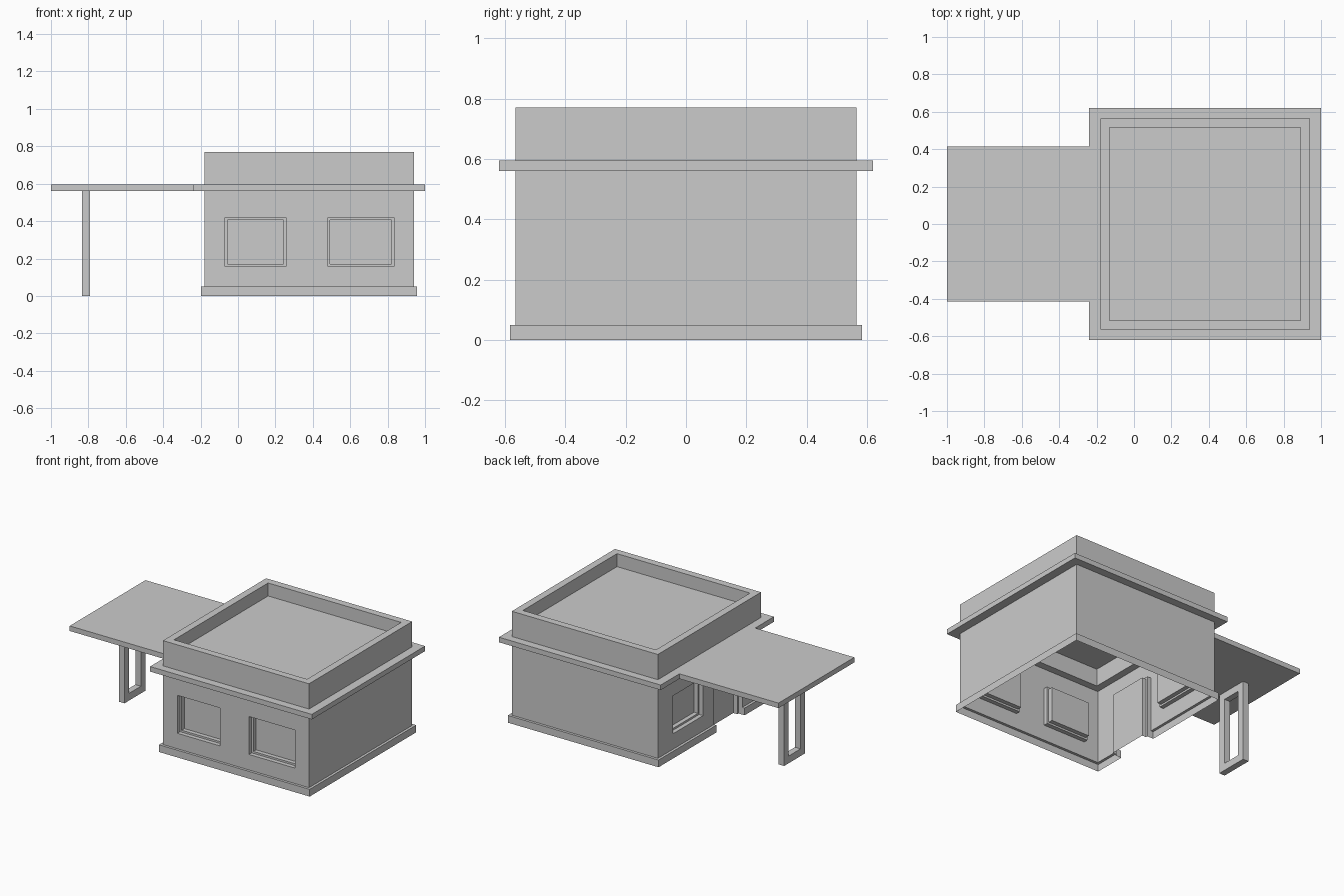
import bpy, bmesh

if "Cube" in bpy.data.objects:
    bpy.data.objects.remove(bpy.data.objects["Cube"])

X0, X1, Y = -0.18, 0.94, 0.565          # wall plan
RIM, TOP, DECK = 0.05, 0.77, 0.68       # parapet width, top and roof deck height
SLAB0, SLAB1 = 0.56, 0.595              # slab underside and top
PL = 0.05                               # plinth height


def finish(bm, name):
    bmesh.ops.remove_doubles(bm, verts=bm.verts, dist=1e-5)
    bmesh.ops.recalc_face_normals(bm, faces=bm.faces)
    me = bpy.data.meshes.new(name)
    bm.to_mesh(me)
    bm.free()
    ob = bpy.data.objects.new(name, me)
    bpy.context.collection.objects.link(ob)
    return ob


def face(bm, pts):
    bm.faces.new([bm.verts.new(p) for p in pts])


def rect(x0, x1, y0, y1, z):
    return [(x0, y0, z), (x1, y0, z), (x1, y1, z), (x0, y1, z)]


def bridge(bm, a, b, closed=True):
    n = len(a)
    for i in range(n if closed else n - 1):
        j = (i + 1) % n
        face(bm, [a[i], a[j], b[j], b[i]])


def box(name, x0, x1, y0, y1, z0, z1):
    bm = bmesh.new()
    a, b = rect(x0, x1, y0, y1, z0), rect(x0, x1, y0, y1, z1)
    bridge(bm, a, b)
    face(bm, a)
    face(bm, b)
    return finish(bm, name)


def wall(bm, place, u0, u1, openings):
    """Wall sheet with stepped recesses; place(u, z, depth) gives a point."""
    us = sorted({u0, u1, *[v for o in openings for v in o[:2]]})
    zs = sorted({PL, TOP, *[v for o in openings for v in o[2:] if v > PL]})
    for a, b in zip(us, us[1:]):
        for c, d in zip(zs, zs[1:]):
            m, n = (a + b) / 2, (c + d) / 2
            if not any(o[0] < m < o[1] and o[2] < n < o[3] for o in openings):
                face(bm, [place(a, c, 0), place(b, c, 0), place(b, d, 0), place(a, d, 0)])
    for a, b, c, d in openings:
        door = c == 0
        loops = []
        for inset, depth in ((0, 0), (0, 0.03), (0.013, 0.03), (0.013, 0.06)):
            low = c if door else c + inset
            loops.append([place(a + inset, low, depth), place(a + inset, d - inset, depth),
                          place(b - inset, d - inset, depth), place(b - inset, low, depth)])
        for p, q in zip(loops, loops[1:]):
            bridge(bm, p, q, closed=not door)
        face(bm, loops[-1])


# walls, window and door recesses, parapet and roof deck
DOOR = (-0.36, -0.05)
bm = bmesh.new()
wall(bm, lambda u, z, d: (u, -Y + d, z), X0, X1,
     [(-0.07, 0.257, 0.157, 0.42), (0.48, 0.834, 0.157, 0.42)])
wall(bm, lambda u, z, d: (X0 + d, u, z), -Y, Y,
     [(0.07, 0.40, 0.157, 0.42), (*DOOR, 0, 0.43)])
wall(bm, lambda u, z, d: (u, Y - d, z), X0, X1, [])
wall(bm, lambda u, z, d: (X1 - d, u, z), -Y, Y, [])
inner = (X0 + RIM, X1 - RIM, -Y + RIM, Y - RIM)
bridge(bm, rect(X0, X1, -Y, Y, TOP), rect(*inner, TOP))
bridge(bm, rect(*inner, TOP), rect(*inner, DECK))
face(bm, rect(*inner, DECK))
finish(bm, "walls")

# inside of the ceiling recess
bm = bmesh.new()
bridge(bm, rect(*inner, SLAB0), rect(*inner, DECK))
finish(bm, "ceiling_recess")

# plinth strip around the base, interrupted at the door
P = 0.018


def plan(o, z):
    return [(X0 - o, DOOR[0], z), (X0 - o, -Y - o, z), (X1 + o, -Y - o, z),
            (X1 + o, Y + o, z), (X0 - o, Y + o, z), (X0 - o, DOOR[1], z)]


bm = bmesh.new()
bridge(bm, plan(P, 0), plan(P, PL), closed=False)
bridge(bm, plan(P, PL), plan(0, PL), closed=False)
for y in DOOR:
    face(bm, [(X0 - P, y, 0), (X0, y, 0), (X0, y, PL), (X0 - P, y, PL)])
finish(bm, "plinth")

# roof slab ring
outer = (-0.24, 1.0, -0.62, 0.62)
bm = bmesh.new()
loops = [rect(*outer, SLAB0), rect(*outer, SLAB1), rect(*inner, SLAB1), rect(*inner, SLAB0)]
for i in range(4):
    bridge(bm, loops[i], loops[(i + 1) % 4])
finish(bm, "roof_slab")

# canopy
box("canopy", -1.0, -0.24, -0.415, 0.415, SLAB0, SLAB1)

# canopy support frame
bm = bmesh.new()
W, B = 0.115, 0.05


def frame_loop(x, i):
    return [(x, -W + i, i), (x, W - i, i), (x, W - i, SLAB0 - i), (x, -W + i, SLAB0 - i)]


loops = [frame_loop(-0.833, 0), frame_loop(-0.79, 0), frame_loop(-0.79, B), frame_loop(-0.833, B)]
for i in range(4):
    bridge(bm, loops[i], loops[(i + 1) % 4])
finish(bm, "canopy_support")
